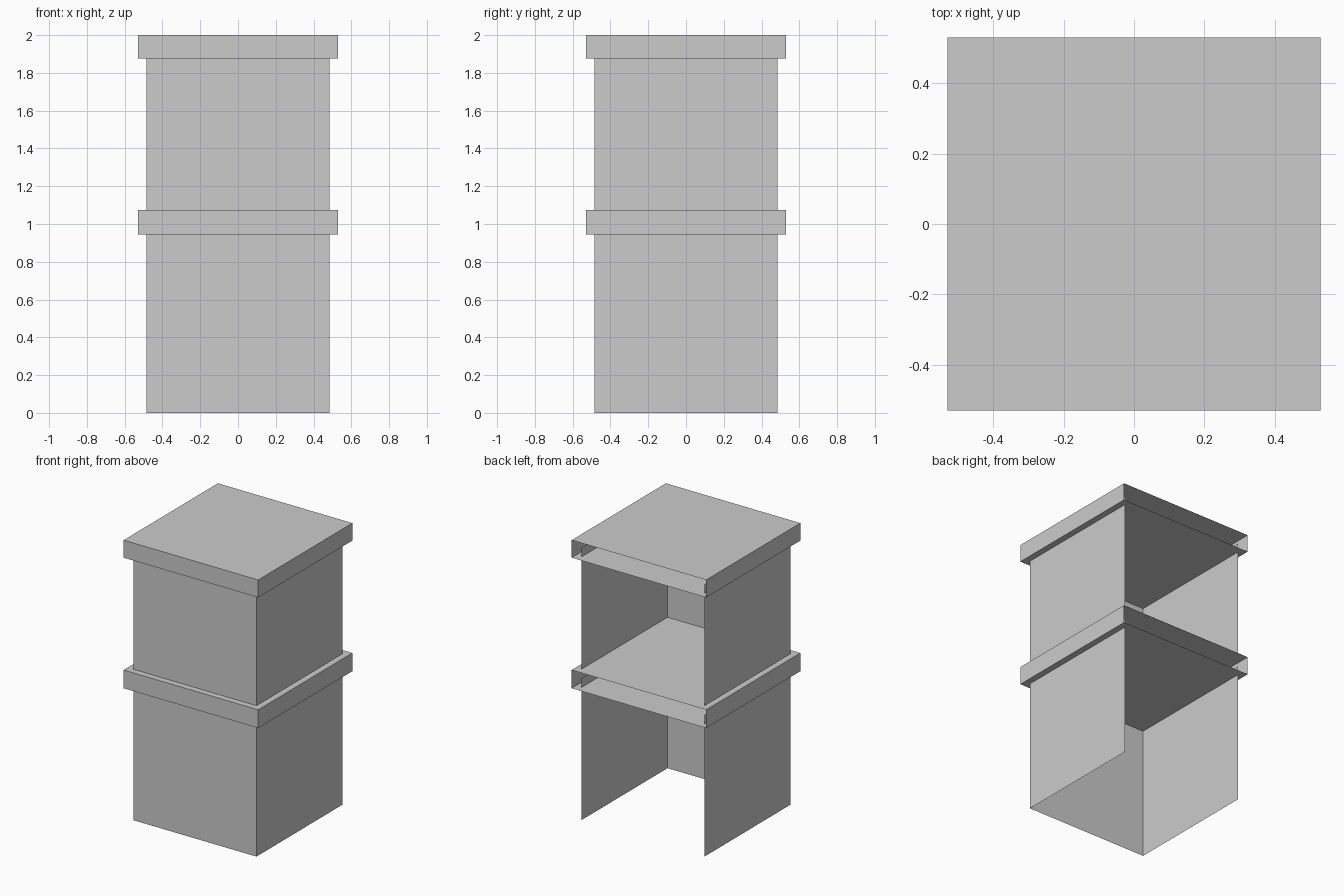
import bpy, bmesh

if "Cube" in bpy.data.objects:
    bpy.data.objects.remove(bpy.data.objects["Cube"])

WALL = 0.485   # half width of the storeys
BAND = 0.53    # half width of the overhanging bands


def open_box(name, half, z0, z1, capped):
    """Single-sided box with the back (+y) left open; caps are optional."""
    bm = bmesh.new()
    bmesh.ops.create_cube(bm, size=1)
    for v in bm.verts:
        v.co.x *= 2 * half
        v.co.y *= 2 * half
        v.co.z = z0 if v.co.z < 0 else z1
    bm.normal_update()
    drop = [f for f in bm.faces
            if f.normal.y > 0.5 or (not capped and abs(f.normal.z) > 0.5)]
    bmesh.ops.delete(bm, geom=drop, context='FACES')
    mesh = bpy.data.meshes.new(name)
    bm.to_mesh(mesh)
    bm.free()
    obj = bpy.data.objects.new(name, mesh)
    bpy.context.collection.objects.link(obj)
    return obj


# Storey walls, reaching up into the hollow bands
open_box("lower_walls", WALL, 0.0, 1.01, False)
open_box("upper_walls", WALL, 1.075, 1.94, False)

# Floor band and roof band with top and bottom plates
open_box("floor_band", BAND, 0.945, 1.075, True)
open_box("roof_band", BAND, 1.875, 2.0, True)
